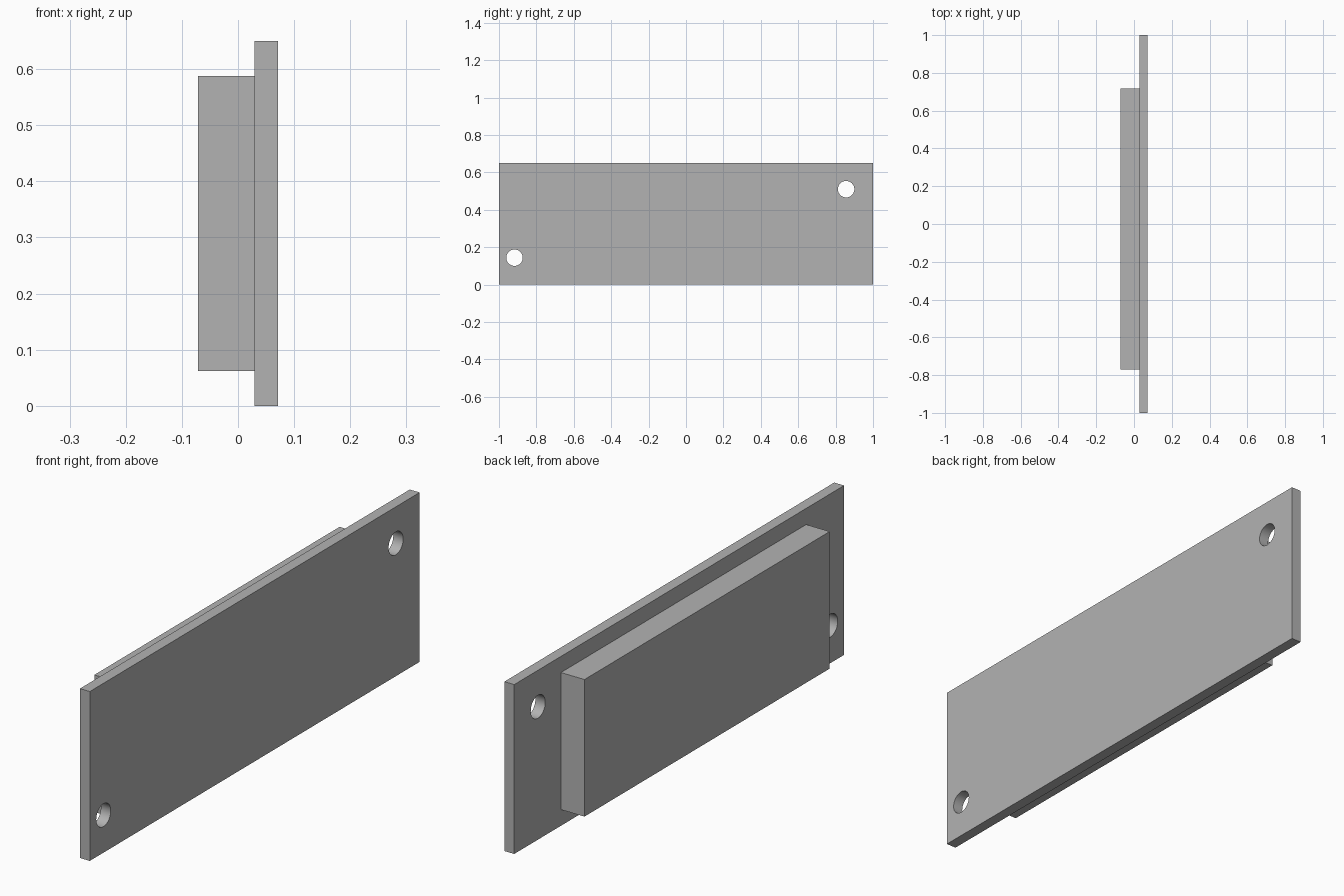
import bpy
import math

if "Cube" in bpy.data.objects:
    bpy.data.objects.remove(bpy.data.objects["Cube"], do_unlink=True)

# Single grey material
grey = bpy.data.materials.new("plain_grey")
grey.use_nodes = True
colour = (0.45, 0.45, 0.45, 1)
grey.diffuse_color = colour
for node in grey.node_tree.nodes:
    if node.type == 'BSDF_PRINCIPLED':
        node.inputs["Base Color"].default_value = colour


def box(name, low, high):
    """Box spanning two opposite corners."""
    centre = [(a + b) / 2 for a, b in zip(low, high)]
    bpy.ops.mesh.primitive_cube_add(size=1, location=centre)
    ob = bpy.context.object
    ob.name = name
    ob.scale = [b - a for a, b in zip(low, high)]
    bpy.ops.object.transform_apply(location=False, rotation=False, scale=True)
    ob.data.materials.append(grey)
    return ob


# Raised block behind the plate
box("raised_block", (-0.071, -0.77, 0.062), (0.029, 0.717, 0.588))

# Thin mounting plate
plate = box("mounting_plate", (0.029, -1, 0), (0.071, 1, 0.65))

# Two screw holes at opposite corners of the plate
for label, y, z in (("lower", -0.917, 0.144), ("upper", 0.856, 0.51)):
    bpy.ops.mesh.primitive_cylinder_add(
        vertices=48, radius=0.044, depth=0.2,
        location=(0.05, y, z), rotation=(0, math.pi / 2, 0))
    cutter = bpy.context.object
    cutter.name = label + "_hole_cutter"
    cutter.data.materials.append(grey)
    cut = plate.modifiers.new(label + "_hole", 'BOOLEAN')
    cut.operation = 'DIFFERENCE'
    cut.solver = 'EXACT'
    cut.object = cutter
    bpy.ops.object.select_all(action='DESELECT')
    plate.select_set(True)
    bpy.context.view_layer.objects.active = plate
    bpy.ops.object.modifier_apply(modifier=cut.name)
    bpy.data.objects.remove(cutter, do_unlink=True)

# Smooth hole walls, sharp plate edges
bpy.ops.object.shade_smooth_by_angle(angle=math.radians(30))
